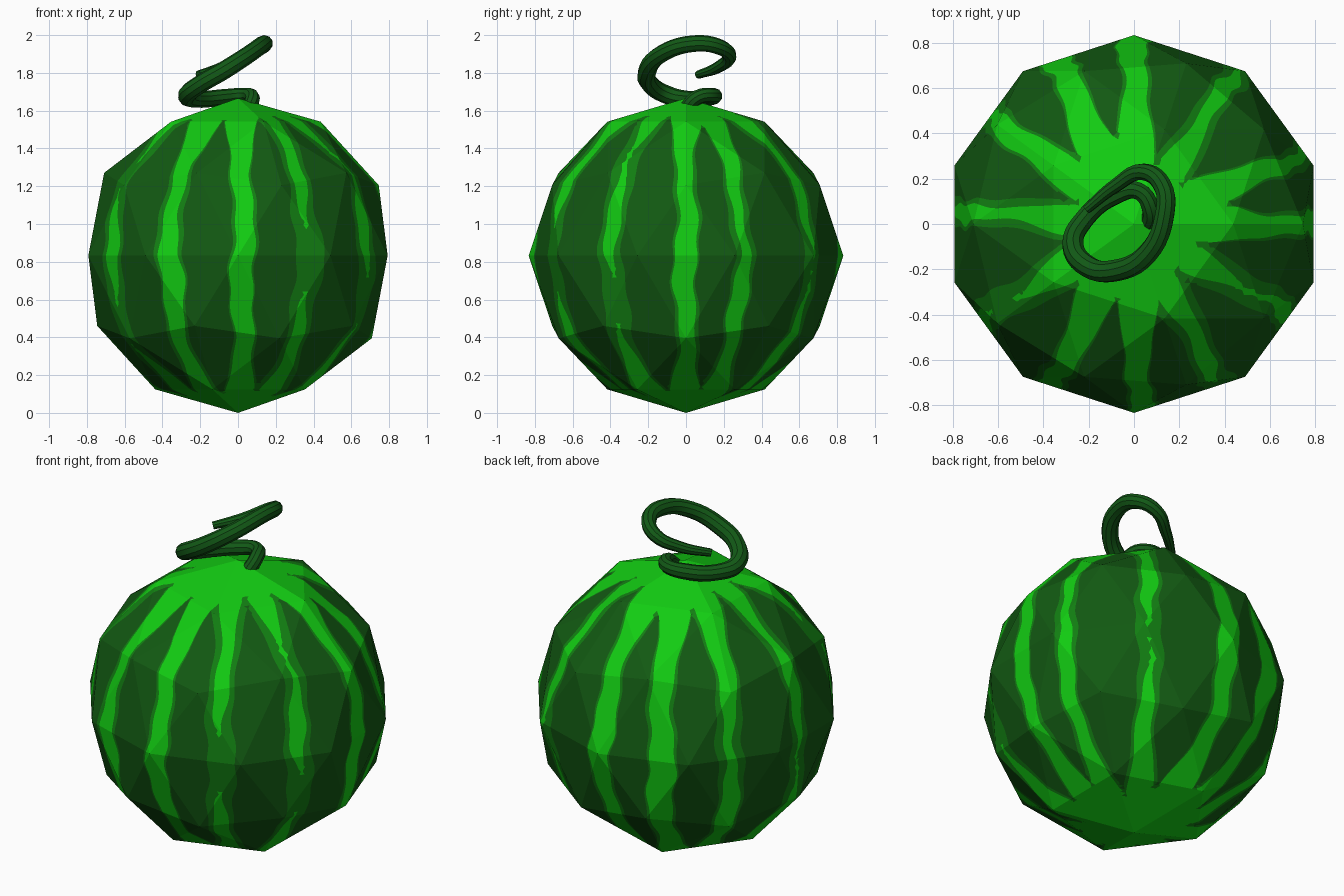
import bpy
import bmesh
from math import atan2, degrees, sin
from mathutils import Vector

if "Cube" in bpy.data.objects:
    bpy.data.objects.remove(bpy.data.objects["Cube"], do_unlink=True)

RADIUS = 0.833


def make_material(name, color):
    mat = bpy.data.materials.new(name)
    mat.use_nodes = True
    mat.diffuse_color = (*color, 1)
    mat.node_tree.nodes["Principled BSDF"].inputs["Base Color"].default_value = (*color, 1)
    return mat


dark = make_material("dark rind green", (0.006, 0.1, 0.006))
middle = make_material("middle green", (0.006, 0.21, 0.006))
bright = make_material("bright green", (0.006, 0.6, 0.006))
stem_green = make_material("stem green", (0.006, 0.1, 0.008))

# Pale stripes: heading in degrees from the front, half width, bright share
STRIPES = [(2, 5, .8), (28, 5.5, .2), (60, 5.5, .3), (90, 5, .75),
           (112, 4.5, .6), (146, 5, .35), (180, 5.5, .8), (205, 6, .8),
           (233, 5.5, .55), (266, 5, .4), (302, 6, .3), (333, 5.5, .7)]


def stripe_depth(co, rim_scale):
    """Positive inside a pale stripe; rim_scale 1 leaves out the stripe's rim."""
    p = co.normalized()
    heading = degrees(atan2(p.x, -p.y))
    flare = 10 * (abs(p.z) / 0.9) ** 8
    best = -180
    for i, (angle, half, share) in enumerate(STRIPES):
        wobble = 0.9 * sin(8 * p.z + 2 * i) + 0.6 * sin(21 * p.z + 5 * i)
        off = abs((heading - angle - wobble + 180) % 360 - 180)
        rim = half * (1 - share) * (1 + 0.5 * sin(6 * p.z + 1.7 * i))
        best = max(best, half + flare - off - rim_scale * rim)
    return best


def cut_contour(bm, rim_scale):
    """Cut the faces along the line where the stripe depth is zero."""
    depth = {v: stripe_depth(v.co, rim_scale) for v in bm.verts}
    cuts = set()
    for edge in list(bm.edges):
        a, b = edge.verts
        if depth[a] * depth[b] < 0:
            t = depth[a] / (depth[a] - depth[b])
            cuts.add(bmesh.utils.edge_split(edge, a, min(max(t, 0.02), 0.98))[1])
    for face in list(bm.faces):
        ends = [v for v in face.verts if v in cuts]
        if len(ends) == 2 and not any(set(e.verts) == set(ends) for e in face.edges):
            bmesh.utils.face_split(face, ends[0], ends[1])


# Faceted melon with its stripes cut into the flat faces
bm = bmesh.new()
bmesh.ops.create_icosphere(bm, subdivisions=2, radius=RADIUS)
bmesh.ops.subdivide_edges(bm, edges=bm.edges[:], cuts=15, use_grid_fill=True)
bmesh.ops.triangulate(bm, faces=bm.faces[:])
for rim_scale in (0, 1):
    cut_contour(bm, rim_scale)
for face in bm.faces:
    center = face.calc_center_median()
    face.material_index = sum(stripe_depth(center, s) > 0 for s in (0, 1))
    face.smooth = False
bmesh.ops.translate(bm, verts=bm.verts[:], vec=Vector((0, 0, RADIUS)))
mesh = bpy.data.meshes.new("melon_body")
bm.to_mesh(mesh)
bm.free()
for mat in (dark, middle, bright):
    mesh.materials.append(mat)
bpy.context.collection.objects.link(bpy.data.objects.new("melon_body", mesh))

# Curled stem: x, y, z and thickness along the path
PATH = [(.06, 0, 1.61, .9), (.075, .06, 1.67, .9), (.02, .145, 1.68, .9),
        (-.08, .13, 1.67, 1), (-.22, .02, 1.66, 1), (-.27, -.09, 1.68, 1.1),
        (-.2, -.19, 1.74, 1.1), (-.08, -.205, 1.81, 1.1), (.06, -.13, 1.9, 1.05),
        (.135, .04, 1.955, 1), (.125, .17, 1.94, .95), (.04, .23, 1.89, .85),
        (-.08, .17, 1.83, .7), (-.21, .065, 1.79, .5)]
curve = bpy.data.curves.new("curled_stem", "CURVE")
curve.dimensions = "3D"
curve.bevel_depth = 0.044
curve.bevel_resolution = 3
curve.resolution_u = 5
curve.use_fill_caps = True
spline = curve.splines.new("BEZIER")
spline.bezier_points.add(len(PATH) - 1)
for point, (x, y, z, thickness) in zip(spline.bezier_points, PATH):
    point.co = (x, y, z)
    point.radius = thickness
    point.handle_left_type = point.handle_right_type = "AUTO"
curve.materials.append(stem_green)
stem = bpy.data.objects.new("curled_stem", curve)
bpy.context.collection.objects.link(stem)
bpy.ops.object.select_all(action="DESELECT")
stem.select_set(True)
bpy.context.view_layer.objects.active = stem
bpy.ops.object.convert(target="MESH")
bpy.ops.object.shade_smooth_by_angle()
